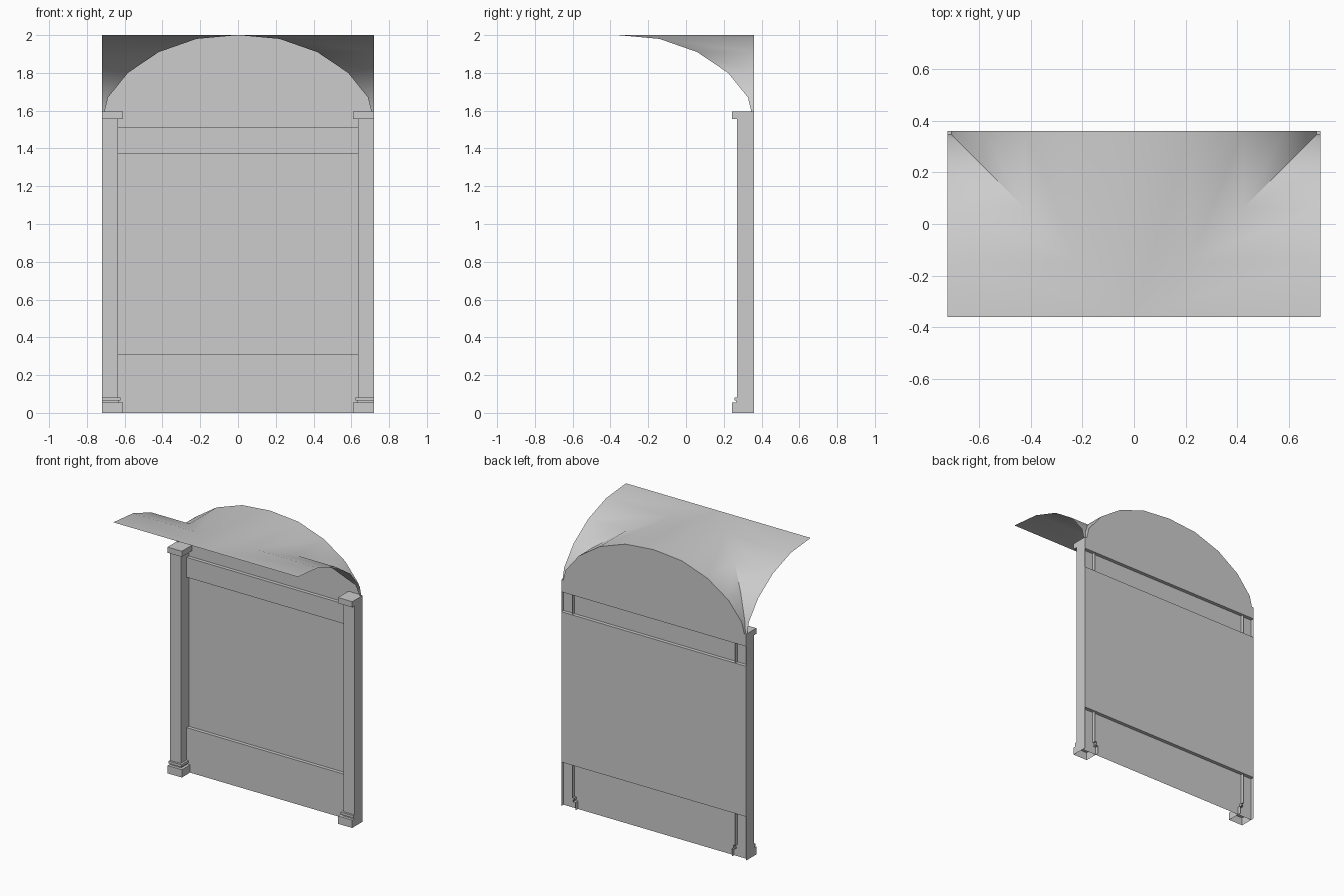
import bpy
import bmesh
import math

HALF, BACK, FRONT = 0.72, 0.36, -0.36      # half width, back plane, crown edge
SPRING, WALL_TOP = 1.595, 1.51

if "Cube" in bpy.data.objects:
    bpy.data.objects.remove(bpy.data.objects["Cube"], do_unlink=True)

plaster = bpy.data.materials.new("light_grey_plaster")
plaster.use_nodes = True
grey = (0.604, 0.604, 0.604, 1)
plaster.diffuse_color = grey
plaster.node_tree.nodes["Principled BSDF"].inputs["Base Color"].default_value = grey


def make(name, faces, smooth=False):
    """Build one object from a list of faces, each a list of points."""
    bm = bmesh.new()
    for points in faces:
        bm.faces.new([bm.verts.new(p) for p in points])
    bmesh.ops.remove_doubles(bm, verts=bm.verts, dist=1e-5)
    bmesh.ops.dissolve_degenerate(bm, edges=bm.edges, dist=1e-5)
    bmesh.ops.recalc_face_normals(bm, faces=bm.faces)
    mesh = bpy.data.meshes.new(name)
    bm.to_mesh(mesh)
    bm.free()
    mesh.materials.append(plaster)
    obj = bpy.data.objects.new(name, mesh)
    bpy.context.collection.objects.link(obj)
    if smooth:
        bpy.ops.object.select_all(action='DESELECT')
        obj.select_set(True)
        bpy.context.view_layer.objects.active = obj
        bpy.ops.object.shade_smooth_by_angle(angle=math.radians(35))
    return obj


def strip(a, b):
    """Quads joining two open point rows."""
    return [[a[i], a[i + 1], b[i + 1], b[i]] for i in range(len(a) - 1)]


# Half of the arch, from crown to springing: (distance from centre, height)
arch = [(0, 2.0), (0.22, 1.98), (0.42, 1.91), (0.583, 1.80),
        (0.688, 1.67), (0.706, SPRING)]

# Groin vault: a barrel running to the back wall crossed by one running sideways
vault = []
for s in (-1, 1):
    groin = [(s * t, FRONT + t, z) for t, z in arch]
    back_edge = [(s * t, BACK, z) for t, z in arch]
    side_edge = [(s * HALF, FRONT + t, z) for t, z in arch]
    vault += strip(groin, back_edge) + strip(groin, side_edge)
make("groin_vault", vault, smooth=True)

# Arched wall under the vault
outline = [(-HALF, WALL_TOP), (HALF, WALL_TOP), (HALF, SPRING)]
outline += arch[::-1] + [(-t, z) for t, z in arch[1:]] + [(-HALF, SPRING)]
make("arched_wall", [[(x, BACK, z) for x, z in outline]])

# Wall with a projecting dado below and frieze above
PROUD = 0.335
wall = [(PROUD, 0), (PROUD, 0.31), (BACK, 0.31), (BACK, 1.37),
        (PROUD, 1.37), (PROUD, WALL_TOP), (BACK, WALL_TOP)]
make("panelled_wall", strip([(-HALF, y, z) for y, z in wall],
                            [(HALF, y, z) for y, z in wall]))

# Pilasters: stepped base, plain shaft, block capital (projection, height)
steps = [(0.026, 0), (0.026, 0.055), (0.006, 0.055), (0.006, 0.065),
         (0.014, 0.065), (0.014, 0.082), (0, 0.082), (0, 1.555),
         (0.026, 1.555), (0.026, SPRING)]


def ring(side, off, z):
    inner, front = side * (0.635 - off), 0.27 - off
    return [(side * HALF, BACK, z), (side * HALF, front, z),
            (inner, front, z), (inner, BACK, z)]


for name, side in (("left_pilaster", 1), ("right_pilaster", -1)):
    rings = [ring(side, off, z) for off, z in steps]
    faces = [rings[-1]]
    for low, high in zip(rings, rings[1:]):
        level = low[0][2] == high[0][2]
        faces += strip(low, high)[1 if level else 0:]
    make(name, faces)
